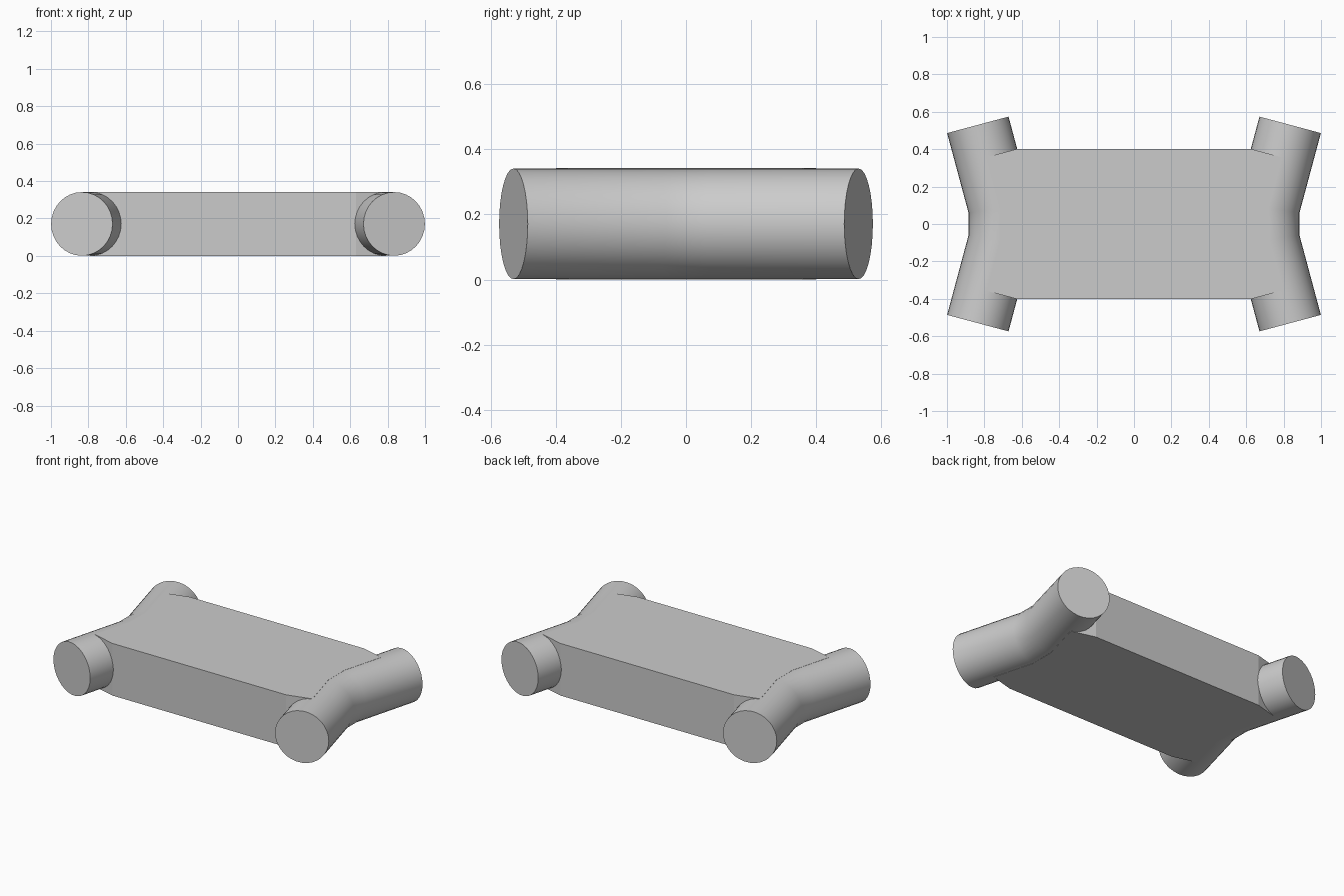
import bpy, bmesh
from math import cos, sin, pi, radians

if "Cube" in bpy.data.objects:
    bpy.data.objects.remove(bpy.data.objects["Cube"])

GREY = (0.6, 0.6, 0.6, 1)
mat = bpy.data.materials.new("plain grey")
mat.use_nodes = True
mat.diffuse_color = GREY
mat.node_tree.nodes["Principled BSDF"].inputs["Base Color"].default_value = GREY

RADIUS, MID_Z, SIDES = 0.17, 0.171, 32


def finish(bm, name, smooth):
    bmesh.ops.recalc_face_normals(bm, faces=bm.faces)
    mesh = bpy.data.meshes.new(name)
    bm.to_mesh(mesh)
    bm.free()
    mesh.materials.append(mat)
    obj = bpy.data.objects.new(name, mesh)
    bpy.context.collection.objects.link(obj)
    if smooth:
        bpy.ops.object.select_all(action="DESELECT")
        obj.select_set(True)
        bpy.context.view_layer.objects.active = obj
        bpy.ops.object.shade_smooth_by_angle(angle=radians(30))


def bent_tube(name, side):
    """Capped round tube with mitred bends; side is +1 or -1 in x."""
    stations = [(0.835, -0.53, 15), (0.715, -0.083, 7.5),
                (0.715, 0.083, -7.5), (0.835, 0.53, -15)]
    bm = bmesh.new()
    rings = []
    for i, (x, y, tilt) in enumerate(stations):
        t = radians(tilt)
        wide = RADIUS / cos(t) if i in (1, 2) else RADIUS
        ring = []
        for k in range(SIDES):
            a = 2 * pi * k / SIDES
            across = wide * cos(a)
            ring.append(bm.verts.new((side * (x + across * cos(t)),
                                      y + across * sin(t),
                                      MID_Z + RADIUS * sin(a))))
        rings.append(ring)
    for lower, upper in zip(rings, rings[1:]):
        for k in range(SIDES):
            n = (k + 1) % SIDES
            bm.faces.new((lower[k], lower[n], upper[n], upper[k]))
    bm.faces.new(rings[0])
    bm.faces.new(rings[-1])
    finish(bm, name, True)


# Bent tubes at both ends
bent_tube("left_tube", 1)
bent_tube("right_tube", -1)

# Flat-sided block whose ends run into the tube centre lines
quarter = [(0.63, 0.4), (0.79, 0.357), (0.715, 0.083)]
half = quarter + [(x, -y) for x, y in reversed(quarter)]
outline = half + [(-x, -y) for x, y in half]
bm = bmesh.new()
base = bm.faces.new([bm.verts.new((x, y, 0)) for x, y in outline])
top = bmesh.ops.extrude_face_region(bm, geom=[base])
for v in top["geom"]:
    if isinstance(v, bmesh.types.BMVert):
        v.co.z = 2 * MID_Z
finish(bm, "centre_block", False)
